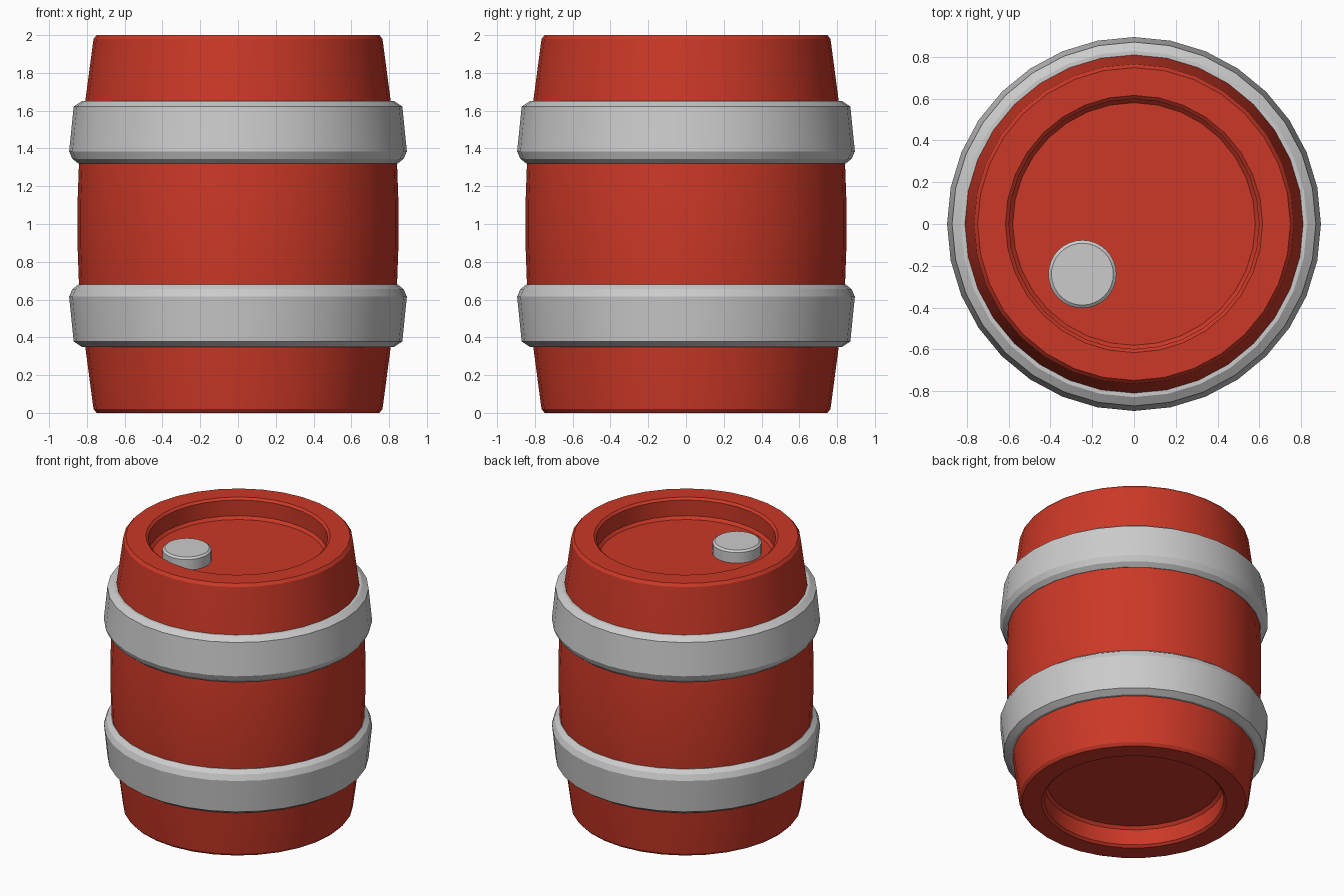
import bpy, bmesh
from math import cos, sin, tau, radians

if "Cube" in bpy.data.objects:
    bpy.data.objects.remove(bpy.data.objects["Cube"])

SIDES = 32

red = bpy.data.materials.new("red_paint")
red.diffuse_color = (0.6, 0.04, 0.02, 1)
red.use_nodes = True
red.node_tree.nodes["Principled BSDF"].inputs["Base Color"].default_value = red.diffuse_color


def lathe(name, profile, closed=False, loc=(0, 0, 0), mat=None):
    """Revolve (radius, z) points; closed loops the profile, otherwise the ends are capped."""
    bm = bmesh.new()
    rings = [[bm.verts.new((r * cos(tau * i / SIDES), r * sin(tau * i / SIDES), z))
              for i in range(SIDES)] for r, z in profile]
    pairs = list(zip(rings, rings[1:]))
    if closed:
        pairs.append((rings[-1], rings[0]))
    else:
        bm.faces.new(rings[0])
        bm.faces.new(rings[-1])
    for a, b in pairs:
        for i in range(SIDES):
            j = (i + 1) % SIDES
            bm.faces.new((a[i], a[j], b[j], b[i]))
    bmesh.ops.recalc_face_normals(bm, faces=bm.faces)
    mesh = bpy.data.meshes.new(name)
    bm.to_mesh(mesh)
    bm.free()
    ob = bpy.data.objects.new(name, mesh)
    ob.location = loc
    bpy.context.collection.objects.link(ob)
    if mat:
        mesh.materials.append(mat)
    bpy.ops.object.select_all(action='DESELECT')
    ob.select_set(True)
    bpy.context.view_layer.objects.active = ob
    bpy.ops.object.shade_smooth_by_angle(angle=radians(25))
    return ob


def flip(profile):
    """Mirror a profile about the barrel's mid height."""
    return [(r, 2 - z) for r, z in reversed(profile)]


# Barrel body: recessed base, bulging wall, recessed lid
lower = [(0.58, 0.15), (0.598, 0.13), (0.598, 0.015), (0.615, 0.0),
         (0.748, 0.0), (0.765, 0.02), (0.81, 0.36), (0.842, 0.68), (0.85, 0.9)]
lathe("barrel_body", lower + flip(lower), mat=red)

# Two metal hoops, mirrored about the middle
hoop = [(0.79, 1.65), (0.828, 1.65), (0.87, 1.622), (0.894, 1.385),
        (0.877, 1.345), (0.845, 1.32), (0.82, 1.32)]
lathe("upper_hoop", hoop, closed=True)
lathe("lower_hoop", flip(hoop), closed=True)

# Bung on the lid
lathe("bung", [(0.163, 0.0), (0.163, 0.088), (0.148, 0.1)], loc=(-0.247, -0.24, 1.84))
